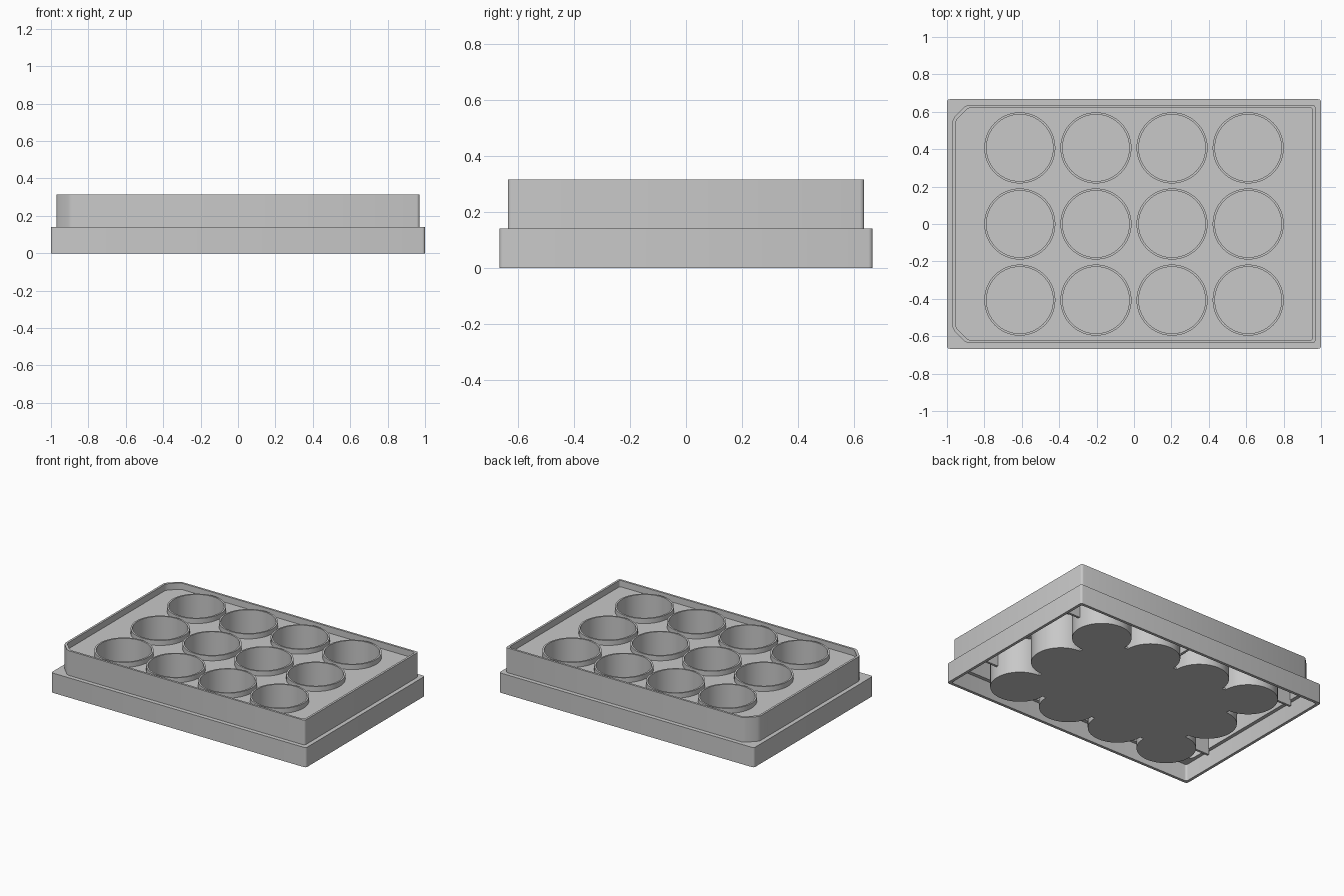
import bpy, bmesh, math
from mathutils import Matrix, Vector

cube = bpy.data.objects.get("Cube")
if cube:
    bpy.data.objects.remove(cube, do_unlink=True)

grey = bpy.data.materials.new("light grey plastic")
grey.use_nodes = True
colour = (0.58, 0.58, 0.58, 1)
grey.diffuse_color = colour
grey.node_tree.nodes["Principled BSDF"].inputs["Base Color"].default_value = colour

PITCH, WELL_R, WELL_IN = 0.407, 0.19, 0.178
DECK_LOW, DECK_TOP, LIP, RIM = 0.25, 0.27, 0.305, 0.315
CENTRES = [((i - 1.5) * PITCH, (j - 1) * PITCH) for i in range(4) for j in range(3)]


def finish(obj):
    obj.data.materials.clear()
    obj.data.materials.append(grey)
    bpy.ops.object.select_all(action="DESELECT")
    obj.select_set(True)
    bpy.context.view_layer.objects.active = obj
    bpy.ops.object.shade_smooth_by_angle(angle=math.radians(35))
    return obj


def from_bmesh(name, bm):
    bmesh.ops.recalc_face_normals(bm, faces=bm.faces)
    mesh = bpy.data.meshes.new(name)
    bm.to_mesh(mesh)
    bm.free()
    obj = bpy.data.objects.new(name, mesh)
    bpy.context.collection.objects.link(obj)
    return finish(obj)


def outline(hx, hy, cut=0.0, r=0.015):
    """Rounded rectangle; the two corners on -x are cut off when cut > 0."""
    arc = [(r * (1 - math.cos(t)), r * (1 - math.sin(t)))
           for t in (math.radians(a) for a in (0, 30, 60, 90))]
    bevel = [(0, cut + 0.02), (0.01, cut), (cut, 0.01), (cut + 0.02, 0)]
    points = []
    for sx, sy in ((1, 1), (-1, 1), (-1, -1), (1, -1)):
        corner = bevel if cut and sx < 0 else arc
        corner = corner if sx * sy > 0 else corner[::-1]
        points += [(sx * (hx - a), sy * (hy - b)) for a, b in corner]
    return points


def box(name, x0, x1, y0, y1, z0, z1):
    bm = bmesh.new()
    size = Vector((x1 - x0, y1 - y0, z1 - z0))
    mid = Vector((x0 + x1, y0 + y1, z0 + z1)) / 2
    bmesh.ops.create_cube(bm, size=1, matrix=Matrix.Translation(mid) @ Matrix.Diagonal(size).to_4x4())
    return from_bmesh(name, bm)


# Stepped frame: skirt, ledge and rim wall as one closed loft
skirt_out, skirt_in = outline(1, 0.667), outline(0.98, 0.647)
wall_out, wall_in = outline(0.97, 0.637, 0.065), outline(0.955, 0.622, 0.06)
sections = [(skirt_in, 0), (skirt_out, 0), (skirt_out, 0.14), (wall_out, 0.14),
            (wall_out, RIM), (wall_in, RIM), (wall_in, 0.12), (skirt_in, 0.12)]
bm = bmesh.new()
rings = [[bm.verts.new((x, y, z)) for x, y in pts] for pts, z in sections]
for k, low in enumerate(rings):
    high = rings[(k + 1) % len(rings)]
    for i in range(len(low)):
        j = (i + 1) % len(low)
        bm.faces.new((low[i], low[j], high[j], high[i]))
from_bmesh("stepped_frame", bm)

# Deck: filled flat outline with a round hole for each well
curve = bpy.data.curves.new("deck", "CURVE")
curve.dimensions = "2D"
curve.fill_mode = "BOTH"
curve.extrude = (DECK_TOP - DECK_LOW) / 2
hole_r = (WELL_R + WELL_IN) / 2
turns = [2 * math.pi * k / 64 for k in range(64)]
loops = [outline(0.96, 0.627, 0.062)]
loops += [[(cx + hole_r * math.cos(t), cy + hole_r * math.sin(t)) for t in turns]
          for cx, cy in CENTRES]
for pts in loops:
    spline = curve.splines.new("POLY")
    spline.points.add(len(pts) - 1)
    for p, (x, y) in zip(spline.points, pts):
        p.co = (x, y, 0, 1)
    spline.use_cyclic_u = True
deck = bpy.data.objects.new("deck", curve)
bpy.context.collection.objects.link(deck)
deck.location.z = (DECK_LOW + DECK_TOP) / 2
bpy.ops.object.select_all(action="DESELECT")
deck.select_set(True)
bpy.context.view_layer.objects.active = deck
bpy.ops.object.convert(target="MESH")
finish(bpy.context.view_layer.objects.active)

# Wells: one lathed cup, shared by the whole grid
profile = [(0, 0), (WELL_R, 0), (WELL_R, LIP), (WELL_IN, LIP), (WELL_IN, 0.02), (0, 0.02)]
bm = bmesh.new()
verts = [bm.verts.new((x, 0, z)) for x, z in profile]
edges = [bm.edges.new(pair) for pair in zip(verts, verts[1:])]
bmesh.ops.spin(bm, geom=verts + edges, cent=(0, 0, 0), axis=(0, 0, 1),
               angle=2 * math.pi, steps=64, use_merge=True)
bmesh.ops.remove_doubles(bm, verts=bm.verts, dist=0.0001)
first = from_bmesh("well", bm)
first.location = (*CENTRES[0], 0)
for cx, cy in CENTRES[1:]:
    well = first.copy()
    well.location = (cx, cy, 0)
    bpy.context.collection.objects.link(well)

# Base sheet closing the gaps between the wells
box("base_sheet", -1.5 * PITCH, 1.5 * PITCH, -PITCH, PITCH, 0, 0.015)

# Ribs under the deck joining the outer wells to the wall
T, RIB_LOW = 0.008, 0.08
for side in (-1, 1):
    for row in (-1, 1):
        ends = sorted((side * 0.795, side * 0.96))
        box("end_rib", *ends, row * PITCH - T, row * PITCH + T, RIB_LOW, DECK_LOW)
    ends = sorted((side * PITCH, side * 0.627))
    box("long_side_rib", -T, T, *ends, RIB_LOW, DECK_LOW)
